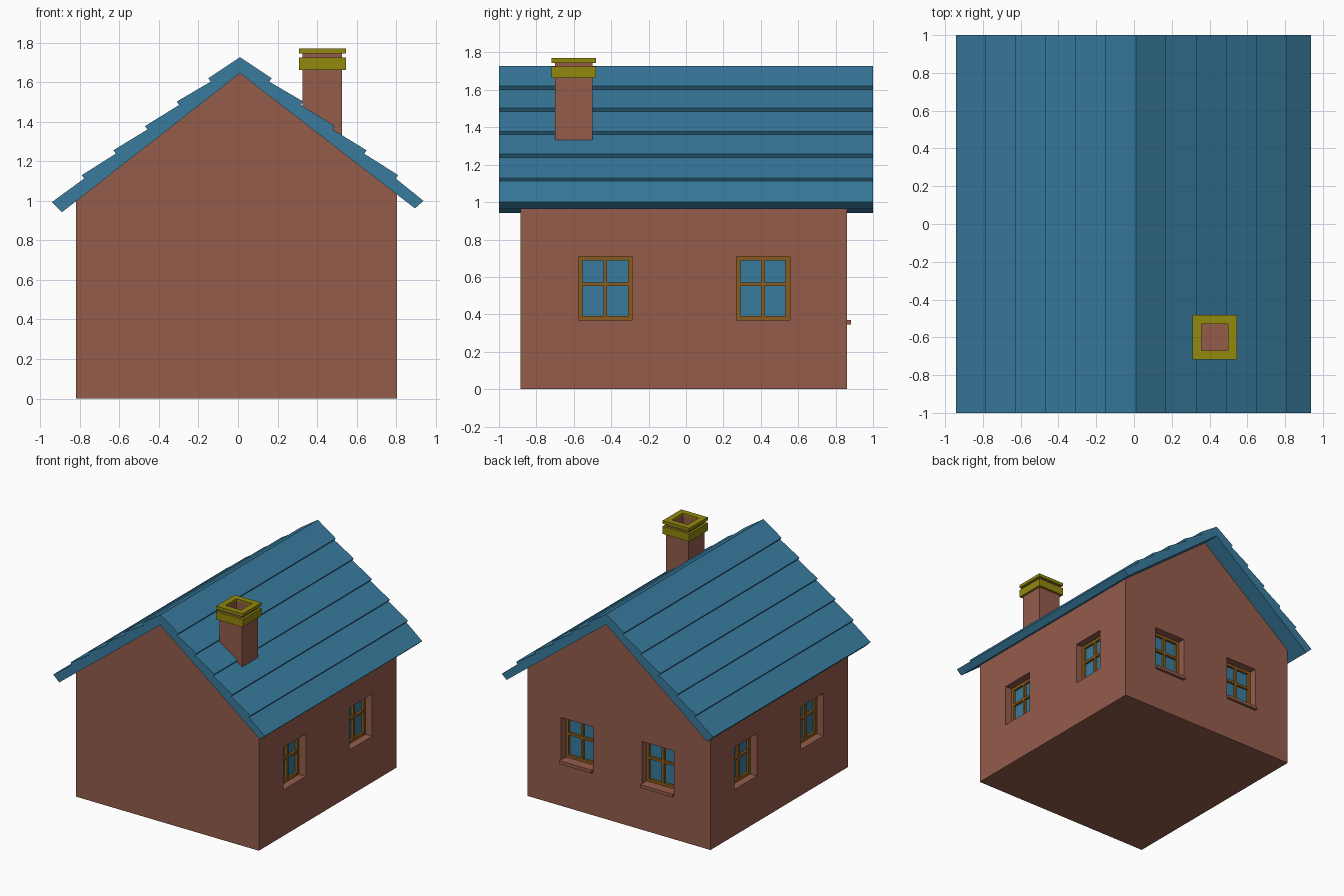
import bpy, bmesh
from mathutils import Matrix

if "Cube" in bpy.data.objects:
    bpy.data.objects.remove(bpy.data.objects["Cube"])


def mat(name, rgb):
    lin = [((c / 255 + 0.055) / 1.055) ** 2.4 for c in rgb]
    m = bpy.data.materials.new(name)
    m.diffuse_color = (*lin, 1)
    m.use_nodes = True
    m.node_tree.nodes["Principled BSDF"].inputs["Base Color"].default_value = m.diffuse_color
    return m


BRICK = mat("brick_brown", (148, 92, 75))
BLUE = mat("roof_blue", (56, 123, 158))
GOLD = mat("cap_olive", (146, 135, 14))
WOOD = mat("frame_wood", (138, 92, 30))


def make(name, bm, material):
    bmesh.ops.recalc_face_normals(bm, faces=bm.faces)
    me = bpy.data.meshes.new(name)
    bm.to_mesh(me)
    bm.free()
    me.materials.append(material)
    ob = bpy.data.objects.new(name, me)
    bpy.context.scene.collection.objects.link(ob)
    return ob


def add_box(bm, lo, hi, m=Matrix()):
    size = [b - a for a, b in zip(lo, hi)]
    mid = [(a + b) / 2 for a, b in zip(lo, hi)]
    bmesh.ops.create_cube(bm, size=1, matrix=m @ Matrix.Translation(mid) @ Matrix.Diagonal((*size, 1)))


def prism(name, profile, y0, y1, material):
    """Extrude an x-z profile along y."""
    bm = bmesh.new()
    f = bm.faces.new([bm.verts.new((x, y0, z)) for x, z in profile])
    ext = bmesh.ops.extrude_face_region(bm, geom=[f])
    for v in ext["geom"]:
        if isinstance(v, bmesh.types.BMVert):
            v.co.y = y1
    return make(name, bm, material)


def square_ring(name, cx, cy, outer, inner, z0, z1, material):
    bm = bmesh.new()
    loops = []
    for r, z in ((outer, z0), (outer, z1), (inner, z1), (inner, z0)):
        loops.append([bm.verts.new((cx + sx * r, cy + sy * r, z))
                      for sx, sy in ((-1, -1), (1, -1), (1, 1), (-1, 1))])
    for k in range(4):
        a, b = loops[k], loops[(k + 1) % 4]
        for i in range(4):
            j = (i + 1) % 4
            bm.faces.new((a[i], a[j], b[j], b[i]))
    return make(name, bm, material)


# Gabled walls
walls = prism("walls", [(-0.82, 0), (0.805, 0), (0.805, 1.04), (0.01, 1.65), (-0.82, 1.005)],
              -0.885, 0.86, BRICK)

# Window placements: columns are along-wall, outward, up, origin on the wall
def place(u, n, o):
    return Matrix(((u[0], n[0], 0, o[0]), (u[1], n[1], 0, o[1]), (0, 0, 1, 0), (0, 0, 0, 1)))

side = [place((0, 1), (1, 0), (0.805, y)) for y in (-0.432, 0.412)]
side += [place((0, 1), (-1, 0), (-0.82, y)) for y in (-0.432, 0.412)]
back = [place((1, 0), (0, 1), (x, 0.86)) for x in (-0.353, 0.365)]

# Cut window recesses
HW, ZB, ZT, D = 0.143, 0.37, 0.71, 0.09
bm = bmesh.new()
for m in side + back:
    add_box(bm, (-HW, -D, ZB), (HW, 0.05, ZT), m)
cutter = make("window_cutter", bm, BRICK)
cutter.hide_render = True
mod = walls.modifiers.new("recesses", "BOOLEAN")
mod.operation, mod.solver, mod.object = "DIFFERENCE", "EXACT", cutter
bpy.context.view_layer.objects.active = walls
bpy.ops.object.modifier_apply(modifier=mod.name)
bpy.data.objects.remove(cutter)

# Window frames and glass
for i, m in enumerate(side + back):
    bm = bmesh.new()
    for a, b in ((-HW, -HW + 0.022), (-0.01, 0.01), (HW - 0.022, HW)):
        add_box(bm, (a, -D, ZB), (b, -0.06, ZT), m)
    for a, b in ((ZB, ZB + 0.022), (0.551, 0.571), (ZT - 0.022, ZT)):
        add_box(bm, (-HW, -D, a), (HW, -0.061, b), m)
    make(f"window_frame_{i}", bm, WOOD)
    bm = bmesh.new()
    add_box(bm, (-HW + 0.01, -D, ZB + 0.01), (HW - 0.01, -0.08, ZT - 0.01), m)
    make(f"window_glass_{i}", bm, BLUE)

# Projecting sills on the back windows
for i, m in enumerate(back):
    bm = bmesh.new()
    add_box(bm, (-HW, -0.02, 0.345), (HW, 0.022, 0.371), m)
    make(f"window_sill_{i}", bm, BRICK)

# Roof: stepped plank profile on both slopes
tips = [(0.16, 1.62), (0.32, 1.502), (0.48, 1.378), (0.64, 1.256), (0.80, 1.13)]

def slope(s):
    pts = []
    for x, z in tips:
        pts += [(0.01 + s * x, z), (0.01 + s * (x - 0.012), z - 0.017)]
    return pts

roof = [(0.01, 1.727)] + slope(1) + [(0.938, 1.0), (0.895, 0.962), (0.01, 1.645),
                                     (-0.89, 0.943), (-0.942, 0.993)] + slope(-1)[::-1]
prism("roof", roof, -1, 1, BLUE)

# Chimney with hollow flue and two-tier cap
CX, CY = 0.427, -0.6
square_ring("chimney", CX, CY, 0.1, 0.07, 1.2, 1.755, BRICK)
square_ring("chimney_cap_lower", CX, CY, 0.118, 0.095, 1.663, 1.725, GOLD)
square_ring("chimney_cap_upper", CX, CY, 0.118, 0.07, 1.745, 1.77, GOLD)
bm = bmesh.new()
add_box(bm, (CX - 0.08, CY - 0.08, 1.25), (CX + 0.08, CY + 0.08, 1.5))
make("flue_floor", bm, BRICK)
